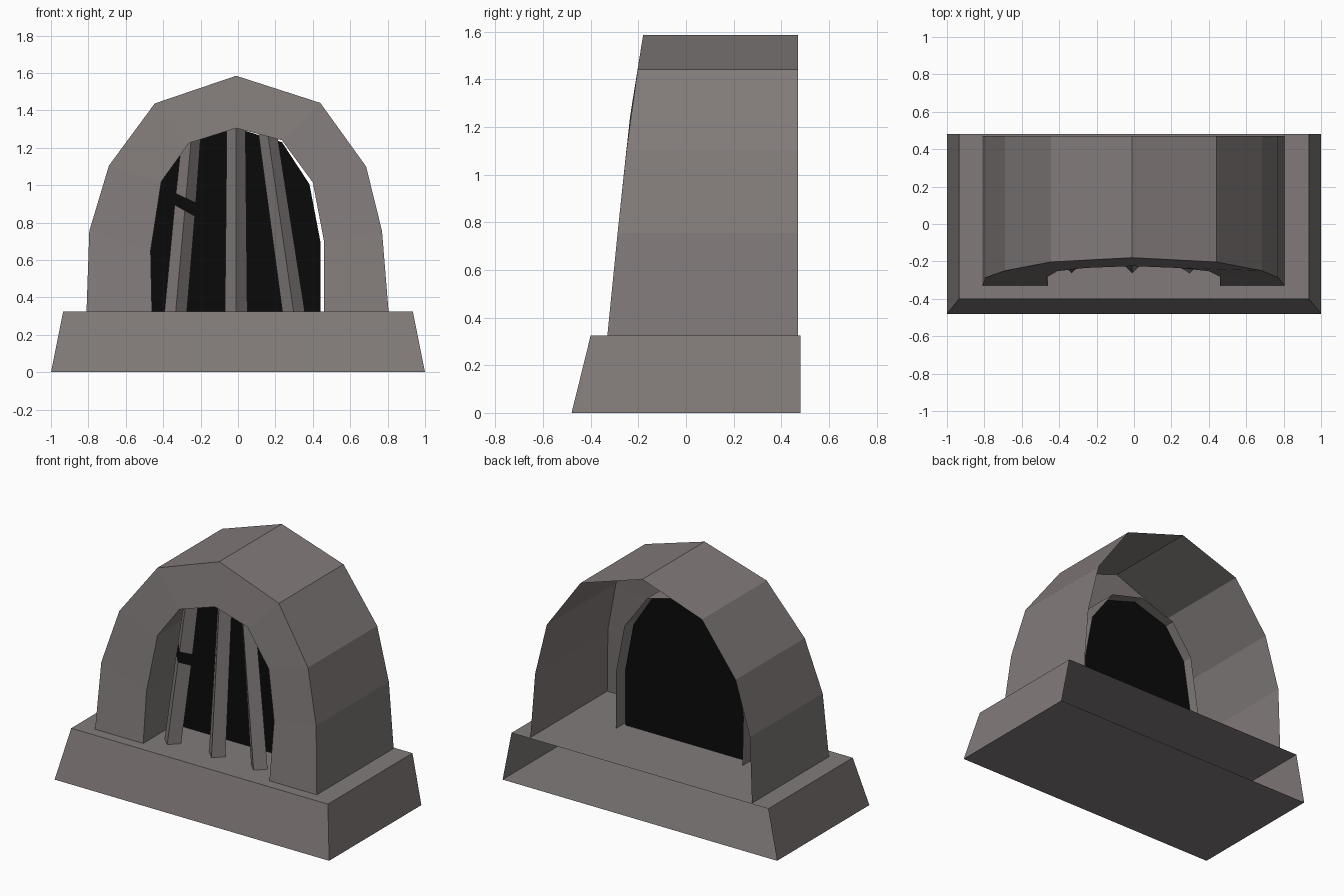
import bpy

if "Cube" in bpy.data.objects:
    bpy.data.objects.remove(bpy.data.objects["Cube"])


def material(name, rgb):
    m = bpy.data.materials.new(name)
    m.diffuse_color = (*rgb, 1)
    m.use_nodes = True
    m.node_tree.nodes["Principled BSDF"].inputs["Base Color"].default_value = m.diffuse_color
    return m


STONE = material("warm grey stone", (0.22, 0.198, 0.193))
BLACK = material("black opening", (0.003, 0.003, 0.003))


def mesh(name, verts, faces, mat):
    me = bpy.data.meshes.new(name)
    me.from_pydata(verts, [], faces)
    me.materials.append(mat)
    ob = bpy.data.objects.new(name, me)
    bpy.context.collection.objects.link(ob)
    return ob


def strip(name, a, b, mat):
    """Quads joining two matching rows of points."""
    n = len(a)
    return mesh(name, a + b, [(i, i + 1, n + i + 1, n + i) for i in range(n - 1)], mat)


# Arch profiles as (x, y, z) along the leaning front face, left foot to right foot
outer = [(-0.81, -0.33, 0.325), (-0.795, -0.287, 0.755), (-0.69, -0.25, 1.105),
         (-0.445, -0.203, 1.437), (-0.01, -0.18, 1.585), (0.44, -0.203, 1.44),
         (0.685, -0.25, 1.10), (0.77, -0.287, 0.755), (0.805, -0.33, 0.325)]
inner = [(-0.46, -0.33, 0.325), (-0.467, -0.285, 0.65), (-0.41, -0.252, 1.02),
         (-0.262, -0.235, 1.225), (-0.01, -0.225, 1.305), (0.235, -0.235, 1.24),
         (0.40, -0.252, 1.015), (0.46, -0.282, 0.70), (0.46, -0.33, 0.325)]


def at_y(pts, y):
    return [(x, y, z) for x, _, z in pts]


# Base block, open at the back
x0, x1, h = 1.0, 0.935, 0.325
mesh("base",
     [(-x0, -0.48, 0), (x0, -0.48, 0), (x0, 0.48, 0), (-x0, 0.48, 0),
      (-x1, -0.40, h), (x1, -0.40, h), (x1, 0.48, h), (-x1, 0.48, h)],
     [(3, 2, 1, 0), (4, 5, 6, 7), (0, 1, 5, 4), (1, 2, 6, 5), (3, 0, 4, 7)], STONE)

# Arch: outer shell, front ring and the reveal around the opening
strip("arch_shell", outer, at_y(outer, 0.47), STONE)
strip("arch_front", inner, outer, STONE)
strip("arch_reveal", at_y(inner, 0.07), inner, STONE)

# Black panel closing the opening, leaving a thin gap on the right
panel = [(x - 0.018 if x > 0.3 else x, 0.0, z - (0.01 if x > 0.1 else 0)) for x, _, z in inner]
panel[-1] = (0.442, 0.0, 0.325)
mesh("opening_panel", panel, [tuple(range(len(panel)))], BLACK)


# Grille bars: V section with a front ridge, leaning back with the arch
def section(xc, z, slope=0.0, half=0.055):
    t = (z - 0.325) / 0.96
    ridge = -0.262 + 0.08 * t
    return [(xc - half, ridge + 0.06, z + slope), (xc, ridge, z),
            (xc + half, ridge + 0.06, z - slope)]


def bar(name, xb, xt, zt, z0=0.325, z1=None, s0=0.0, s1=0.0):
    z1 = z1 or zt

    def row(z, s):
        t = (z - 0.325) / (zt - 0.325)
        return section(xb + (xt - xb) * t, z, s, 0.06 - 0.01 * t)
    strip(name, row(z0, s0), row(z1, s1), STONE)


bar("left_bar_lower", -0.333, -0.25, 1.25, z1=0.865, s1=0.03)
bar("left_bar_upper", -0.333, -0.25, 1.25, z0=0.93, s0=0.025)
bar("middle_bar", -0.01, -0.01, 1.31)
bar("right_bar", 0.297, 0.16, 1.27)
